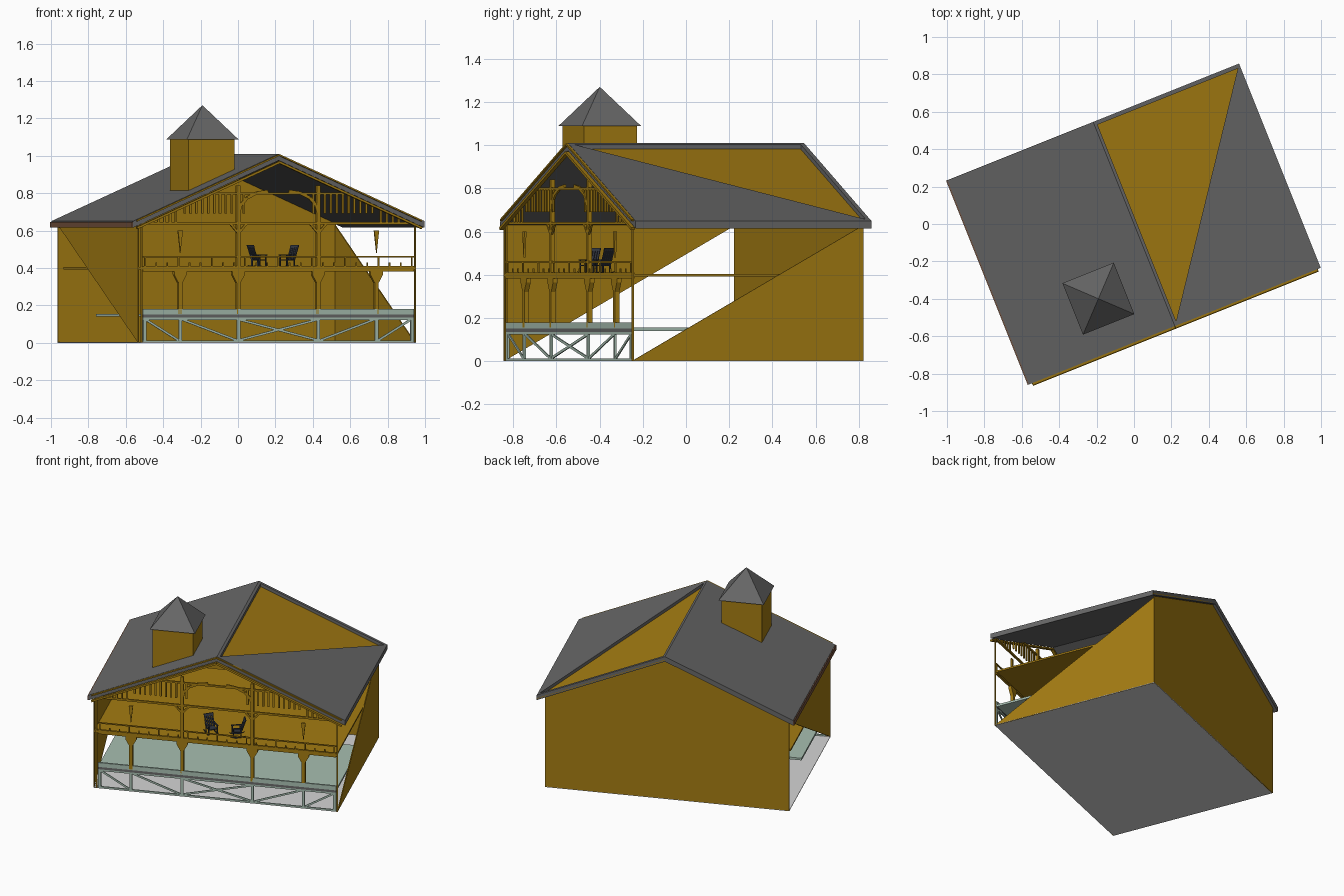
import bpy, bmesh
from math import radians, sin, cos, pi
from mathutils import Matrix, Vector

cube = bpy.data.objects.get("Cube")
if cube:
    bpy.data.objects.remove(cube, do_unlink=True)

# The house is turned on its plot; parts are laid out square, then rotated
TURN = Matrix.Rotation(radians(21.8), 4, 'Z')


def material(name, r, g, b):
    m = bpy.data.materials.new(name)
    m.use_nodes = True
    m.diffuse_color = (r, g, b, 1)
    m.node_tree.nodes["Principled BSDF"].inputs["Base Color"].default_value = (r, g, b, 1)
    return m


WOOD = material("ochre wood", .37, .2, .006)
ROOF = material("roof grey", .135, .135, .135)
FLOOR = material("pale grey", .66, .66, .66)
GREEN = material("pale green", .39, .52, .44)
SLATE = material("dark slate", .03, .036, .05)
EAVE = material("red brown", .17, .08, .045)


class Part:
    """Collects prisms, boxes and beams into one flat-shaded object."""

    def __init__(self, name, mat):
        self.name, self.mat, self.bm = name, mat, bmesh.new()

    def prism(self, pts, push):
        push = Vector(push)
        a = [self.bm.verts.new(p) for p in pts]
        b = [self.bm.verts.new(Vector(p) + push) for p in pts]
        self.bm.faces.new(a)
        self.bm.faces.new(b[::-1])
        for i in range(len(a)):
            j = (i + 1) % len(a)
            self.bm.faces.new((a[j], a[i], b[i], b[j]))
        return self

    def box(self, x0, x1, y0, y1, z0, z1):
        return self.prism([(x0, y0, z0), (x1, y0, z0), (x1, y1, z0), (x0, y1, z0)], (0, 0, z1 - z0))

    def beam(self, x0, z0, x1, z1, w, y, d):
        # flat bar in a plane facing the front
        side = Vector((z0 - z1, 0, x1 - x0)).normalized() * w / 2
        p, q = Vector((x0, y, z0)), Vector((x1, y, z1))
        return self.prism([p - side, q - side, q + side, p + side], (0, d, 0))

    def done(self, place=Matrix()):
        bmesh.ops.recalc_face_normals(self.bm, faces=self.bm.faces)
        self.bm.transform(TURN @ place)
        me = bpy.data.meshes.new(self.name)
        self.bm.to_mesh(me)
        self.bm.free()
        me.materials.append(self.mat)
        ob = bpy.data.objects.new(self.name, me)
        bpy.context.collection.objects.link(ob)
        return ob


# Main measures
L, R, F, B = -.81, .79, -.585, .57       # walls
EX, EY = .84, .588                       # roof edges
TOP, LOW = 1.01, .65


def roof_z(x):
    return TOP - (TOP - LOW) * abs(x) / EX


# Floor and walls
Part("ground_floor", FLOOR).box(L, R, F, B, 0, .004).done()
Part("back_wall", WOOD).prism(
    [(L, B, 0), (R, B, 0), (R, B, roof_z(R) - .035), (0, B, TOP - .035), (L, B, roof_z(L) - .035)],
    (0, -.006, 0)).done()
Part("left_side_wall", WOOD).prism([(L, F, 0), (L, F, .63), (L, B, .63)], (.006, 0, 0)).done()
Part("right_side_wall", WOOD).prism([(R, F, 0), (R, B, 0), (R, B, .63)], (-.006, 0, 0)).done()

# Roof: solid slope on one side, half-open slope on the other
Part("roof_closed_slope", ROOF).prism(
    [(0, -EY, TOP), (-EX, -EY, LOW), (-EX, EY, LOW), (0, EY, TOP)], (0, 0, -.035)).done()
Part("roof_lower_layer", ROOF).prism(
    [(0, -EY, TOP - .028), (EX, -EY, LOW - .028), (EX, EY, LOW - .028), (0, EY, TOP - .028)],
    (0, 0, -.007)).done()
Part("roof_half_slope", ROOF).prism(
    [(0, -EY, TOP), (EX, -EY, LOW), (EX, EY, LOW)], (0, 0, -.028)).done()
Part("roof_boarding", WOOD).prism(
    [(0, -EY, TOP - .022), (EX, EY, LOW - .022), (0, EY, TOP - .022)], (0, 0, -.005)).done()
rim = Part("roof_rim", ROOF)
rim.prism([(0, -EY, TOP), (.016, -EY, roof_z(.016)), (.016, EY, roof_z(.016)), (0, EY, TOP)], (0, 0, -.028))
rim.prism([(0, EY, TOP), (0, EY - .022, TOP), (EX, EY - .022, LOW), (EX, EY, LOW)], (0, 0, -.028))
rim.done()
Part("eave_board", EAVE).box(-EX - .007, -EX, -EY, EY, LOW - .035, LOW - .003).done()

# Cupola with a pyramid roof
CX, CY = -.325, -.30
cupola = Part("cupola", WOOD)
x0, x1 = CX - .133, CX + .133
cupola.prism([(x0, CY - .133, roof_z(x0) - .01), (x1, CY - .133, roof_z(x1) - .01),
              (x1, CY - .133, 1.09), (x0, CY - .133, 1.09)], (0, .266, 0))
cupola.done()
cap = Part("cupola_roof", ROOF)
ring = [cap.bm.verts.new((CX + sx * .148, CY + sy * .148, 1.088))
        for sx, sy in ((-1, -1), (1, -1), (1, 1), (-1, 1))]
tip = cap.bm.verts.new((CX, CY, 1.27))
cap.bm.faces.new(ring[::-1])
for i in range(4):
    cap.bm.faces.new((ring[i], ring[(i + 1) % 4], tip))
cap.done()

# Lower deck with its braced skirt
Part("lower_deck", GREEN).box(-.78, .78, F + .01, .097, .14, .155).done()
Part("deck_edge", GREEN).box(-.78, .78, F, F + .012, .15, .18).done()
Part("deck_trim", ROOF).box(-.78, .78, F, F + .012, .134, .15).done()
skirt = Part("deck_skirt", GREEN)
skirt.box(-.78, .78, F, F + .01, .004, .013)
skirt.box(-.78, .78, F, F + .01, .123, .134)
for s in (-1, 1):
    for x in (.77, .565, .23):
        skirt.box(s * x - .009, s * x + .009, F, F + .01, 0, .134)
    skirt.beam(-.23 * s, .013, .23 * s, .125, .012, F + .002, .006)
    skirt.beam(.24 * s, .013, .555 * s, .125, .012, F + .002, .006)
    skirt.beam(.575 * s, .013, .765 * s, .125, .012, F + .002, .006)
skirt.done()

# Upper floor, porch posts with flared heads, railing
Part("upper_floor", WOOD).box(L + .006, R - .006, F, .5, .392, .404).done()
Part("upper_floor_beam", WOOD).box(-.78, .78, F, F + .015, .382, .41).done()
posts = Part("porch_posts", WOOD)
for s in (-1, 1):
    posts.box(s * .788 - .004, s * .788 + .004, F, F + .008, 0, .63)
    for x in (.565, .23):
        c = s * x
        posts.box(c - .011, c + .011, F, F + .022, .155, .33)
        posts.prism([(c - .011, F, .32), (c + .011, F, .32), (c + .036, F, .365),
                     (c + .036, F, .382), (c - .036, F, .382), (c - .036, F, .365)], (0, .022, 0))
    posts.box(s * .23 - .01, s * .23 + .01, F, F + .02, .404, .84)
    posts.prism([(s * .565, F, .48), (s * .565 - .014, F, .6), (s * .565 + .014, F, .6)], (0, .01, 0))
posts.done()
rail = Part("porch_railing", WOOD)
rail.box(-.78, .78, F, F + .008, .455, .463)
for i in range(25):
    x = -.768 + i * .064
    rail.box(x - .004, x + .004, F, F + .006, .404, .43 if i % 3 else .456)
rail.done()

# Gable: rafters, tie beams, pickets and curved braces
gable = Part("gable_frame", WOOD)
gable.box(-.79, .79, F, F + .012, .632, .645)
gable.box(-.42, .42, F, F + .012, .792, .804)
for s in (-1, 1):
    gable.beam(0, TOP - .045, s * .82, roof_z(.82) - .045, .012, -.603, .02)
    gable.beam(0, TOP - .006, s * .82, roof_z(.82) - .006, .008, -.6, .013)
    for i in range(11):
        x = s * (.2 + i * .034)
        gable.box(x - .006, x + .006, F, F + .008, .69, min(.8, roof_z(x) - .04))
    for i in range(4):
        x = s * (.59 + i * .034)
        gable.box(x - .006, x + .006, F, F + .008, .64, roof_z(x) - .04)
    arc = [(s * (.23 - .17 * (1 - cos(t * pi / 8))), .69 + .12 * sin(t * pi / 8)) for t in range(5)]
    for p, q in zip(arc, arc[1:]):
        gable.beam(*p, *q, .016, F, .01)
    for out in (-1, 1):
        gable.beam(s * .23, .585, s * .23 + out * .045, .635, .012, F, .01)
gable.done()


# Rocking chairs on the upper floor
def rocking_chair(name, x, y, angle):
    c = Part(name, SLATE)
    c.box(-.028, .028, -.028, .028, .036, .042)
    for s in (-1, 1):
        e = s * .029
        c.prism([(e, -.045, .01), (e, -.015, 0), (e, .02, 0), (e, .055, .012),
                 (e, .02, .007), (e, -.015, .007)], (s * .005, 0, 0))
        c.box(e - .003, e + .003, -.029, -.022, .004, .066)
        c.box(e - .003, e + .003, .02, .027, .004, .066)
        c.box(e - .005, e + .005, -.034, .034, .062, .067)
    for i in range(5):
        e = -.026 + i * .013
        c.prism([(e - .005, .024, .04), (e + .005, .024, .04),
                 (e + .005, .052, .118), (e - .005, .052, .118)], (0, .005, 0))
    c.prism([(-.032, .046, .105), (.032, .046, .105), (.032, .052, .12), (-.032, .052, .12)], (0, .006, 0))
    c.done(Matrix.Translation((x, y, .404)) @ Matrix.Rotation(radians(angle), 4, 'Z'))


rocking_chair("rocking_chair_right", -.065, -.46, 35)
rocking_chair("rocking_chair_left", .1, -.46, -70)
